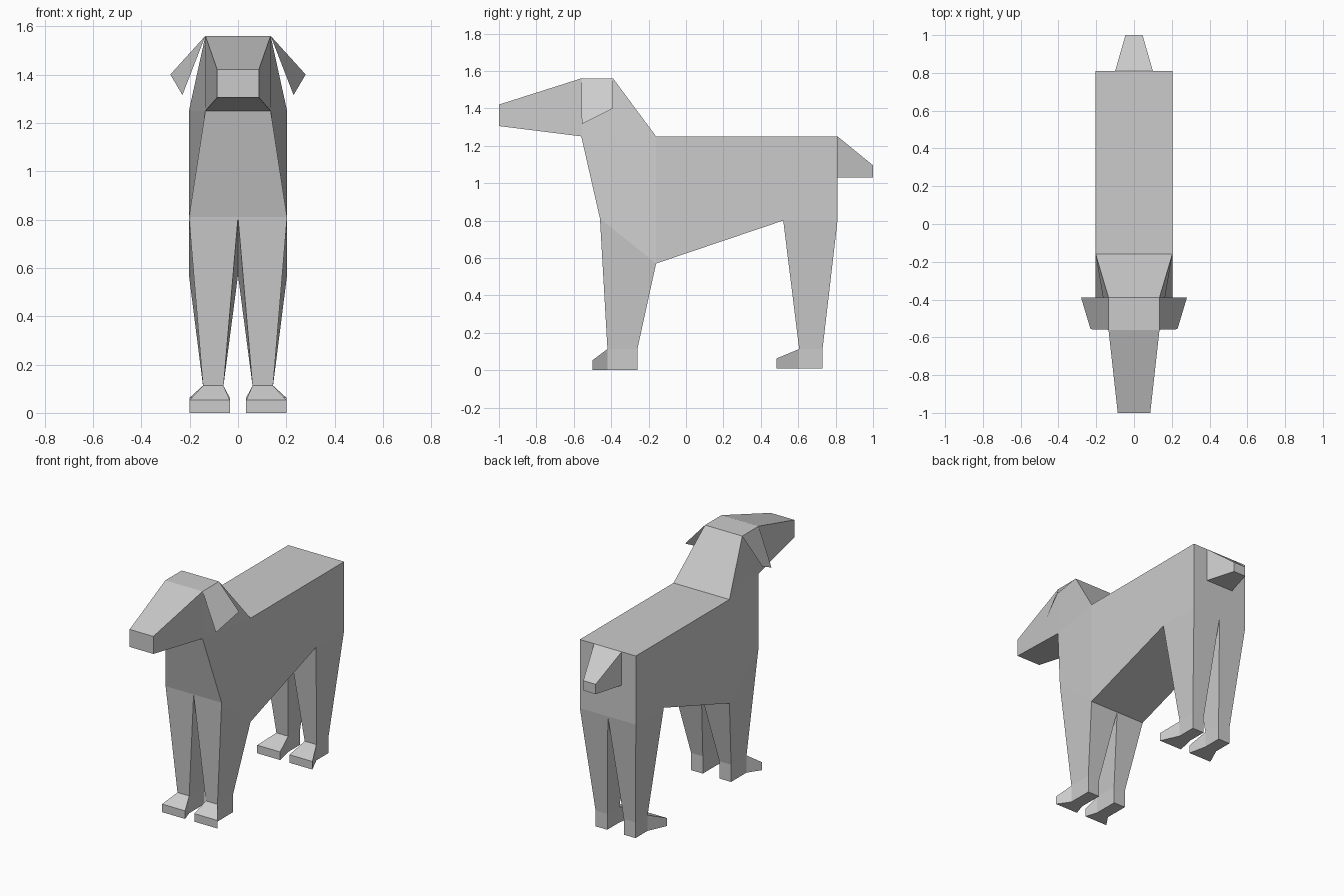
import bpy
import bmesh

if "Cube" in bpy.data.objects:
    bpy.data.objects.remove(bpy.data.objects["Cube"])

coat = bpy.data.materials.new("grey_coat")
coat.diffuse_color = (0.6, 0.6, 0.6, 1)
coat.use_nodes = True
coat.node_tree.nodes["Principled BSDF"].inputs["Base Color"].default_value = coat.diffuse_color


def finish(name, bm):
    bmesh.ops.recalc_face_normals(bm, faces=bm.faces)
    mesh = bpy.data.meshes.new(name)
    bm.to_mesh(mesh)
    bm.free()
    mesh.materials.append(coat)
    obj = bpy.data.objects.new(name, mesh)
    bpy.context.collection.objects.link(obj)
    return obj


def loft(name, rings, cap_start=False, cap_end=True):
    """Skin a series of four-cornered rings."""
    bm = bmesh.new()
    vs = [[bm.verts.new(p) for p in ring] for ring in rings]
    for a, b in zip(vs, vs[1:]):
        for i in range(4):
            j = (i + 1) % 4
            bm.faces.new((a[i], a[j], b[j], b[i]))
    if cap_start:
        bm.faces.new(vs[0])
    if cap_end:
        bm.faces.new(vs[-1])
    return finish(name, bm)


def upright(y, z0, z1, half):
    """Rectangular ring standing across the body."""
    return [(-half, y, z0), (half, y, z0), (half, y, z1), (-half, y, z1)]


def flat(x0, x1, front, back):
    """Ring lying across a limb; front and back are (y, z)."""
    return [(x0, *front), (x1, *front), (x1, *back), (x0, *back)]


# Trunk and neck: symmetric side profile of (half width, y, z)
profile = [
    (0.203, -0.16, 0.57),   # 0 elbow
    (0.203, -0.46, 0.81),   # 1 chest
    (0.135, -0.56, 1.25),   # 2 throat
    (0.135, -0.56, 1.56),   # 3 brow
    (0.135, -0.39, 1.56),   # 4 crown
    (0.203, -0.16, 1.25),   # 5 withers
    (0.203, 0.81, 1.25),    # 6 rump
    (0.203, 0.81, 0.80),    # 7 thigh back
    (0.203, 0.52, 0.80),    # 8 thigh front
]
bm = bmesh.new()
sides = [[bm.verts.new((s * h, y, z)) for h, y, z in profile] for s in (-1, 1)]
for v in sides:
    for panel in ((0, 1, 2, 5), (2, 3, 4, 5), (0, 5, 6, 7, 8)):
        bm.faces.new([v[i] for i in panel])
L, R = sides
for i, j in ((1, 2), (3, 4), (4, 5), (5, 6), (6, 7), (8, 0)):
    bm.faces.new((L[i], L[j], R[j], R[i]))
finish("trunk_and_neck", bm)

# Muzzle and tail
loft("muzzle", [upright(-0.56, 1.25, 1.56, 0.135), upright(-1.0, 1.305, 1.42, 0.086)])
loft("tail", [upright(0.81, 1.03, 1.25, 0.1), upright(1.0, 1.03, 1.095, 0.045)])

# Legs, feet and ears on both sides
for side, s in (("left", -1), ("right", 1)):
    for end, top_f, top_b, y0, y1, toe, base in (
        ("front", (-0.46, 0.81), (-0.16, 0.57), -0.42, -0.26, -0.5, 0.0),
        ("rear", (0.52, 0.80), (0.81, 0.80), 0.605, 0.73, 0.485, 0.01),
    ):
        xi, xo = s * 0.06, s * 0.145
        loft(f"{end}_{side}_leg", [
            flat(0, s * 0.203, top_f, top_b),
            flat(xi, xo, (y0, 0.113), (y1, 0.113))], cap_end=False)
        # Foot: straight heel flaring into a wide low toe
        loft(f"{end}_{side}_foot", [
            [(xi, y1, base), (xo, y1, base), (xo, y1, 0.113), (xi, y1, 0.113)],
            [(xi, y0, base), (xo, y0, base), (xo, y0, 0.113), (xi, y0, 0.113)],
            [(s * 0.034, toe, base), (s * 0.2, toe, base),
             (s * 0.2, toe, base + 0.053), (s * 0.034, toe, base + 0.053)]],
            cap_start=True)

    # Ear: thin folded flap
    bm = bmesh.new()
    flap = [bm.verts.new((s * x, y, z)) for x, y, z in (
        (0.135, -0.56, 1.56), (0.135, -0.39, 1.56),
        (0.28, -0.39, 1.40), (0.23, -0.557, 1.315))]
    face = bm.faces.new(flap)
    face.normal_update()
    ear = finish(f"{side}_ear", bm)
    if ear.data.polygons[0].normal.x * s < 0:
        ear.data.flip_normals()
